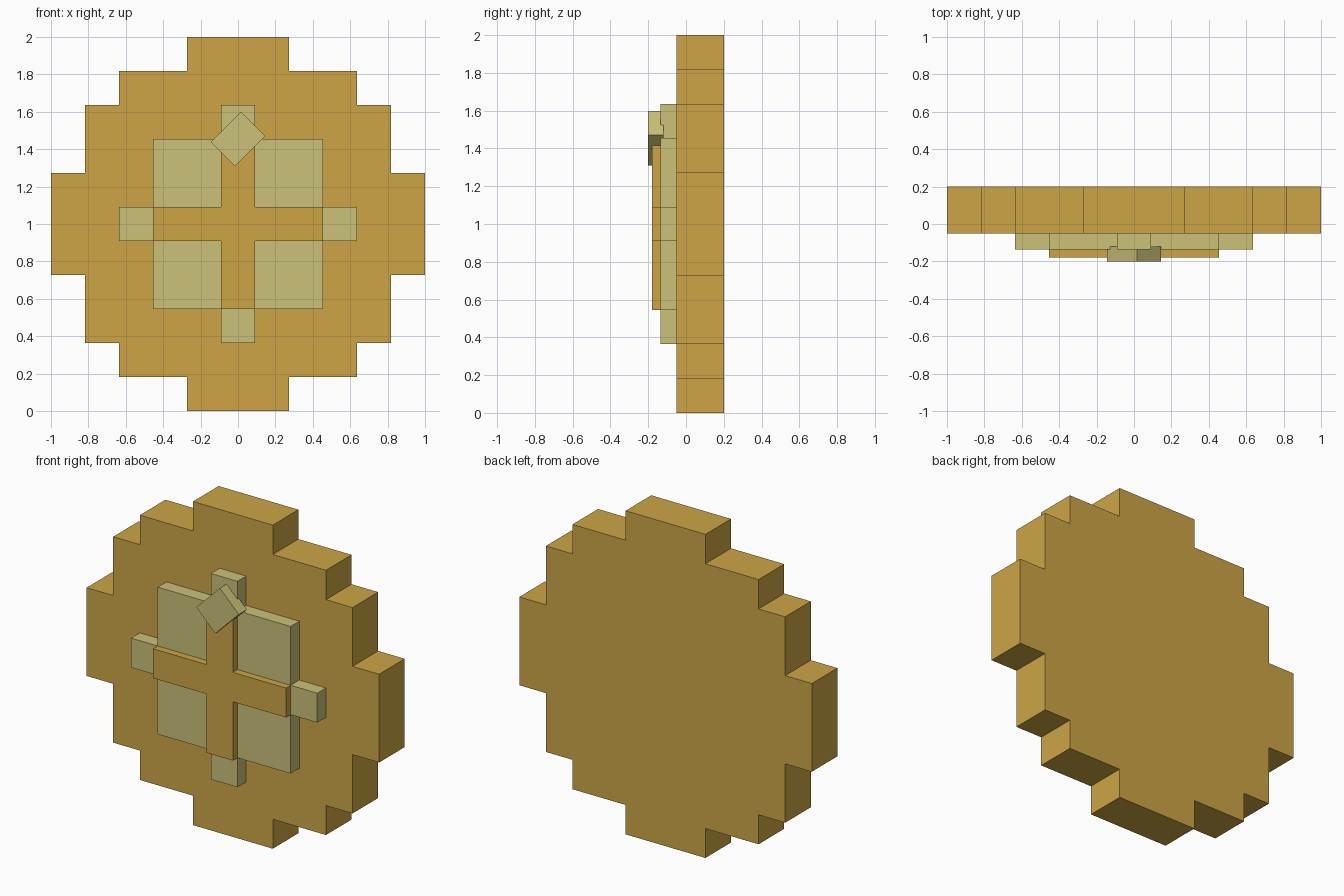
import bpy
import bmesh
from math import radians
from mathutils import Matrix, Vector

cube = bpy.data.objects.get("Cube")
if cube:
    bpy.data.objects.remove(cube, do_unlink=True)

CELL = 1 / 11      # size of one step in the blocky outlines
MID = 1.0          # height of the disc centre


def material(name, colour):
    mat = bpy.data.materials.new(name)
    mat.use_nodes = True
    mat.diffuse_color = colour
    mat.node_tree.nodes["Principled BSDF"].inputs["Base Color"].default_value = colour
    return mat


gold = material("gold", (0.61, 0.376, 0.061, 1))
pale = material("pale straw", (0.597, 0.533, 0.19, 1))


def four_way(quarter):
    """Mirror a top-to-right quarter outline into a closed loop."""
    right = quarter + [(x, -z) for x, z in reversed(quarter)]
    return right + [(-x, z) for x, z in reversed(right)]


def slab(name, outline, front, back, mat):
    """Extrude an x-z outline from the front depth to the back depth."""
    bm = bmesh.new()
    face = bm.faces.new([bm.verts.new((x, front, z + MID)) for x, z in outline])
    extruded = bmesh.ops.extrude_face_region(bm, geom=[face], use_keep_orig=True)
    moved = [g for g in extruded["geom"] if isinstance(g, bmesh.types.BMVert)]
    bmesh.ops.translate(bm, verts=moved, vec=(0, back - front, 0))
    bmesh.ops.recalc_face_normals(bm, faces=bm.faces)
    mesh = bpy.data.meshes.new(name)
    bm.to_mesh(mesh)
    bm.free()
    mesh.materials.append(mat)
    obj = bpy.data.objects.new(name, mesh)
    bpy.context.collection.objects.link(obj)
    return obj


def cells(points):
    return [(x * CELL, z * CELL) for x, z in points]


# Stepped disc
slab("disc", four_way(cells([(3, 11), (3, 9), (7, 9), (7, 7), (9, 7), (9, 3), (11, 3)])),
     -0.05, 0.2, gold)

# Raised square with a tab on each side
slab("raised_plate", four_way(cells([(1, 7), (1, 5), (5, 5), (5, 1), (7, 1)])),
     -0.135, -0.05, pale)

# Cross on the raised plate
slab("cross", four_way(cells([(1, 5), (1, 1), (5, 1)])), -0.18, -0.135, gold)

# Tilted block at the top of the cross
turn = Matrix.Rotation(radians(45), 2)
corners = [turn @ Vector(p) for p in four_way([(0.114, 0.091)])]
slab("tilted_block", [(p.x, p.y + 5 * CELL) for p in corners], -0.2, -0.12, pale)
